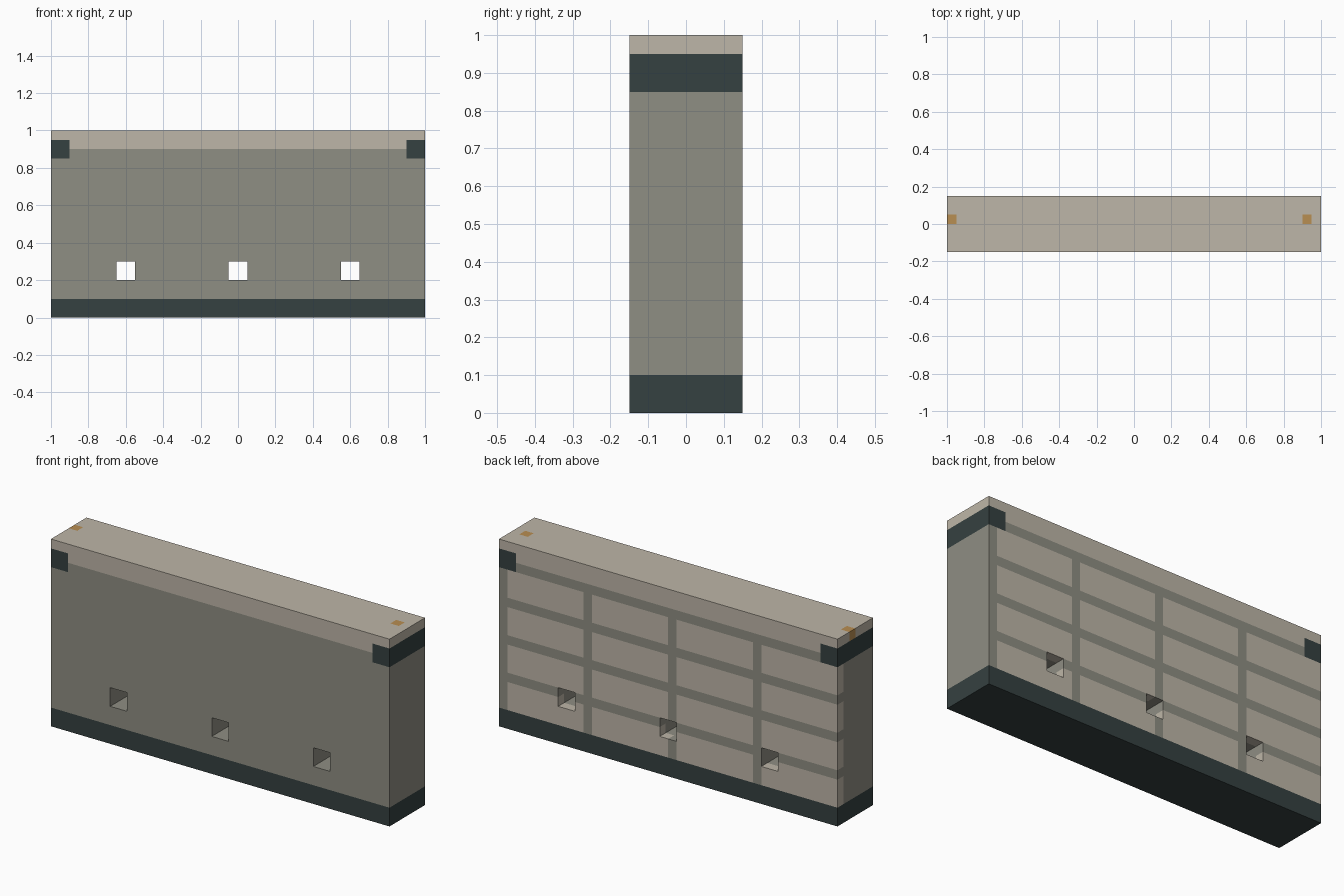
import bpy, bmesh, math
from mathutils import Vector

if "Cube" in bpy.data.objects:
    bpy.data.objects.remove(bpy.data.objects["Cube"])

U = 0.05                 # module size
NX, NY, NZ = 40, 6, 20   # wall size in modules


def material(name, rgb):
    lin = [((c / 255 + 0.055) / 1.055) ** 2.4 for c in rgb]
    m = bpy.data.materials.new(name)
    m.diffuse_color = (*lin, 1)
    m.use_nodes = True
    m.node_tree.nodes["Principled BSDF"].inputs["Base Color"].default_value = m.diffuse_color
    return m


STONE = material("light stone", (190, 182, 168))
GREY = material("grey concrete", (143, 142, 131))
DARK = material("dark slate", (53, 65, 65))
BRASS = material("brass", (184, 142, 82))
PARTS = {"wall_core": GREY, "back_bricks": STONE, "coping": STONE,
         "footing": DARK, "corner_caps": DARK, "lifting_pins": BRASS}

cells = {}


def fill(part, xs, ys, zs):
    """Claim a block of modules for a part (None carves it away)."""
    for i in range(*xs):
        for j in range(*ys):
            for k in range(*zs):
                cells[i, j, k] = part


# wall body, footing and coping
fill("wall_core", (0, NX), (0, NY), (2, 18))
fill("footing", (0, NX), (0, NY), (0, 2))
fill("coping", (0, NX), (0, NY), (18, NZ))

# brick facing on the back, grey joints left between the bricks
for x in range(0, NX, 10):
    for z in range(2, 18, 4):
        fill("back_bricks", (x, x + 9), (5, 6), (z, z + 3))

# dark caps wrapping both upper ends
for x in (0, 38):
    fill("corner_caps", (x, x + 2), (0, NY), (17, 19))

# small pins let into the top
for x in (0, 38):
    fill("lifting_pins", (x, x + 1), (3, 4), (19, 20))

# square drain holes through the wall
for x in (7, 19, 31):
    fill(None, (x, x + 2), (0, NY), (4, 6))

# skin each part with its exposed faces only, then merge flat areas
ORIGIN = Vector((-NX / 2, -NY / 2, 0))
for part, mat in PARTS.items():
    bm = bmesh.new()
    for cell, owner in cells.items():
        if owner != part:
            continue
        for axis in range(3):
            for side in (0, 1):
                near = list(cell)
                near[axis] += 2 * side - 1
                if cells.get(tuple(near)):
                    continue
                a, b = (axis + 1) % 3, (axis + 2) % 3
                quad = []
                for da, db in ((0, 0), (1, 0), (1, 1), (0, 1)):
                    p = Vector(cell)
                    p[axis] += side
                    p[a] += da
                    p[b] += db
                    quad.append(bm.verts.new((p + ORIGIN) * U))
                bm.faces.new(quad if side else quad[::-1])
    bmesh.ops.remove_doubles(bm, verts=bm.verts[:], dist=0.001)
    # merge only strips, keeping rings around the holes as clean quads
    if part != "wall_core":
        bmesh.ops.dissolve_limit(bm, angle_limit=math.radians(1),
                                 verts=bm.verts[:], edges=bm.edges[:])
    mesh = bpy.data.meshes.new(part)
    bm.to_mesh(mesh)
    bm.free()
    mesh.materials.append(mat)
    bpy.context.collection.objects.link(bpy.data.objects.new(part, mesh))
